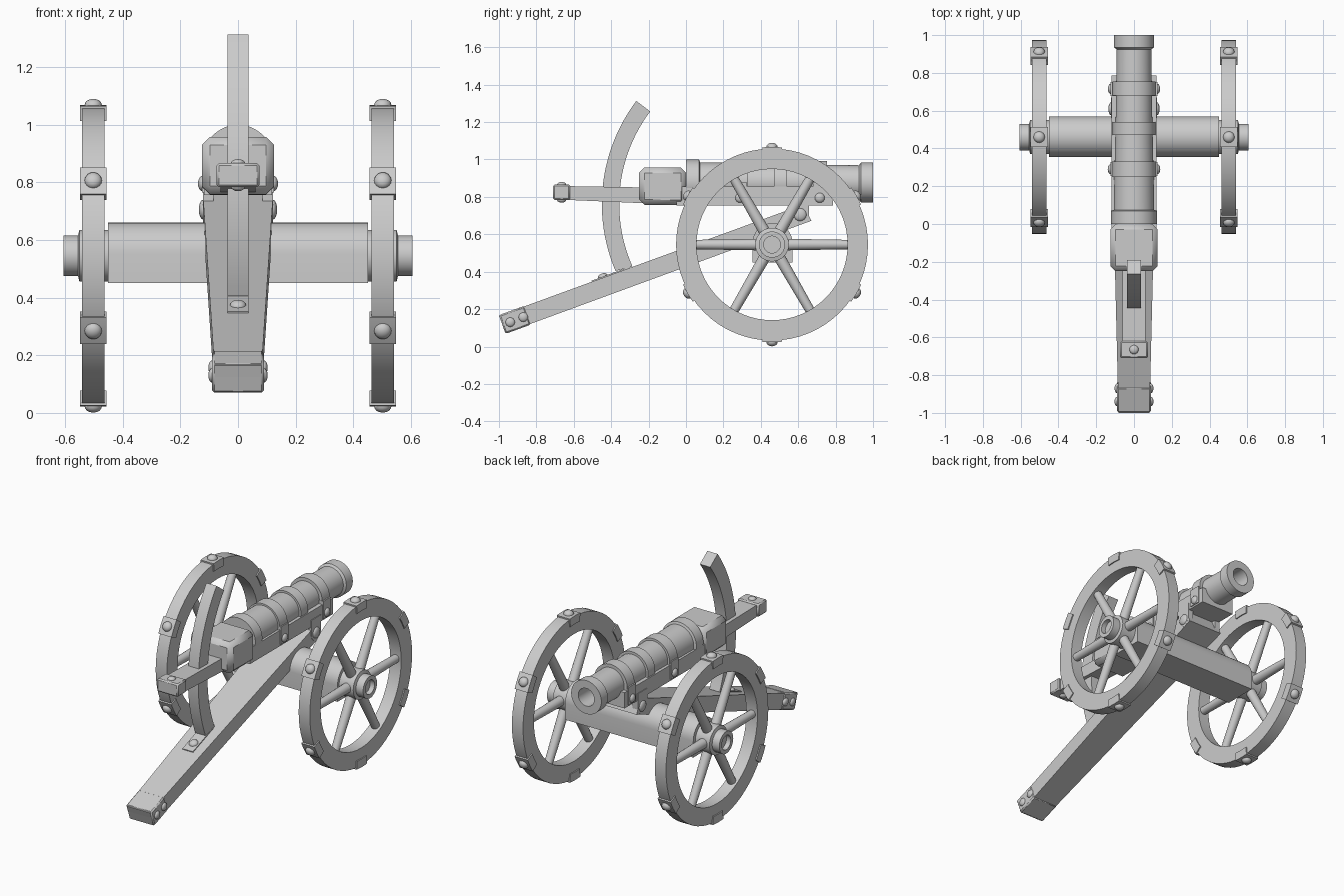
import bpy, bmesh, math
from math import pi, cos, sin, radians
from mathutils import Matrix, Vector

old = bpy.data.objects.get("Cube")
if old:
    bpy.data.objects.remove(old, do_unlink=True)

grey = bpy.data.materials.new("plain_grey")
grey.use_nodes = True
grey.diffuse_color = (0.6, 0.6, 0.6, 1)
grey.node_tree.nodes["Principled BSDF"].inputs["Base Color"].default_value = (0.6, 0.6, 0.6, 1)

AXLE = Vector((0, 0.46, 0.545))
TO_Y = Matrix.Rotation(pi / 2, 4, 'Z')


def finish(bm, name, mirror=False, matrix=None, bevel=0):
    """Turn a bmesh into a named object, optionally mirrored to the other side."""
    if matrix:
        bm.transform(matrix)
    bmesh.ops.recalc_face_normals(bm, faces=bm.faces)
    mesh = bpy.data.meshes.new(name)
    bm.to_mesh(mesh)
    bm.free()
    mesh.materials.append(grey)
    obj = bpy.data.objects.new(name, mesh)
    bpy.context.collection.objects.link(obj)
    bpy.ops.object.select_all(action='DESELECT')
    obj.select_set(True)
    bpy.context.view_layer.objects.active = obj
    bpy.ops.object.shade_smooth_by_angle(angle=radians(32))
    if bevel:
        mod = obj.modifiers.new("bevel", 'BEVEL')
        mod.width, mod.segments = bevel, 1
    if mirror:
        mod = obj.modifiers.new("mirror", 'MIRROR')
        mod.use_mirror_merge = False
    return obj


def lathe(name, profile, matrix, closed=False, steps=40, **kw):
    """Spin (along, radius) points round the x axis."""
    bm = bmesh.new()
    vs = [bm.verts.new((a, 0, r)) for a, r in profile]
    pairs = list(zip(vs, vs[1:])) + ([(vs[-1], vs[0])] if closed else [])
    edges = [bm.edges.new(p) for p in pairs]
    bmesh.ops.spin(bm, geom=vs + edges, cent=(0, 0, 0), axis=(1, 0, 0),
                   angle=2 * pi, steps=steps)
    bmesh.ops.remove_doubles(bm, verts=bm.verts, dist=1e-4)
    return finish(bm, name, matrix=matrix, **kw)


def prism(name, outline, x0, x1, **kw):
    """Extrude a (y, z) outline from x0 to x1."""
    bm = bmesh.new()
    face = bm.faces.new([bm.verts.new((x0, y, z)) for y, z in outline])
    new = bmesh.ops.extrude_face_region(bm, geom=[face])["geom"]
    bmesh.ops.translate(bm, vec=(x1 - x0, 0, 0),
                        verts=[v for v in new if isinstance(v, bmesh.types.BMVert)])
    return finish(bm, name, **kw)


def block(name, y0, y1, z0, z1, half, **kw):
    return prism(name, [(y0, z0), (y1, z0), (y1, z1), (y0, z1)], -half, half, **kw)


def bolt(name, pos, direction, r=0.028, h=0.018, mirror=True):
    turn = Vector(direction).to_track_quat('X', 'Z').to_matrix().to_4x4()
    dome = [(-0.01, r)] + [(h * sin(t * pi / 8), r * cos(t * pi / 8)) for t in range(4)] + [(h, 0)]
    lathe(name, dome, Matrix.Translation(pos) @ turn, steps=16, mirror=mirror)


def arc(r, a0, a1, n, cy, cz):
    return [(cy + r * cos(radians(a0 + (a1 - a0) * i / n)),
             cz + r * sin(radians(a0 + (a1 - a0) * i / n))) for i in range(n + 1)]


# Wheels: rim, hub, spokes and riveted straps
at_axle = Matrix.Translation(AXLE)
lathe("wheel_rim", [(0.463, 0.404), (0.541, 0.404), (0.541, 0.513), (0.463, 0.513)],
      at_axle, closed=True, steps=64, mirror=True)
lathe("wheel_hub", [(0.45, 0), (0.45, 0.09), (0.55, 0.09), (0.555, 0.07), (0.605, 0.07),
                    (0.605, 0.045), (0.575, 0.045), (0.575, 0)], at_axle, mirror=True)
for i in range(6):
    around = at_axle @ Matrix.Rotation(i * pi / 3, 4, 'X')
    lathe("wheel_spoke", [(0.06, 0.031), (0.42, 0.025)],
          at_axle @ Matrix.Translation((0.502, 0, 0)) @ Matrix.Rotation(i * pi / 3, 4, 'X') @ TO_Y,
          steps=16, mirror=True)
    ang = 30 + 60 * i
    cy, cz = AXLE.y, AXLE.z
    outline = arc(0.522, ang - 5.8, ang + 5.8, 4, cy, cz) + arc(0.47, ang + 5.8, ang - 5.8, 4, cy, cz)
    prism("rim_strap", outline, 0.456, 0.548, mirror=True)
    d = Vector((0, cos(radians(ang)), sin(radians(ang))))
    bolt("rim_bolt", AXLE + Vector((0.502, 0, 0)) + d * 0.522, d, r=0.03, h=0.022)

# Axle beam with rounded top
prism("axle_beam", [(0.355, 0.45), (0.57, 0.45)] + arc(0.1075, 0, 180, 16, 0.4625, 0.553), -0.45, 0.45)

# Trail beam, tapering to the rear
bm = bmesh.new()
ends = []
for top, bottom, half in (((-1, 0.165), (-0.965, 0.072), 0.082), ((0.63, 0.76), (0.67, 0.672), 0.122)):
    ends.append([bm.verts.new((x, y, z)) for x, (y, z) in
                 ((-half, top), (half, top), (half, bottom), (-half, bottom))])
bm.faces.new(ends[0])
bm.faces.new(ends[1])
for i in range(4):
    j = (i + 1) % 4
    bm.faces.new((ends[0][i], ends[0][j], ends[1][j], ends[1][i]))
finish(bm, "trail_beam")
prism("trail_end_cap", [(-1, 0.168), (-0.965, 0.068), (-0.83, 0.117), (-0.865, 0.217)],
      -0.09, 0.09, bevel=0.008)
for y, z in ((-0.94, 0.13), (-0.87, 0.157)):
    bolt("trail_bolt", (0.09, y, z), (1, 0, 0), r=0.025, h=0.013)

# Elevation arc and its foot plate
prism("elevation_arc", arc(0.915, 143, 203, 24, 0.465, 0.762) + arc(0.822, 204, 143, 24, 0.465, 0.762),
      -0.036, 0.036)
prism("arc_foot", [(-0.5, 0.335), (-0.505, 0.352), (-0.3, 0.427), (-0.295, 0.41)], -0.037, 0.037)
bolt("arc_foot_bolt", (0, -0.445, 0.373), (0, -0.34, 0.94), mirror=False)

# Stock: tall rear block with chamfered top, low bed under the barrel
prism("stock_block", [(-0.25, 0.758), (0, 0.755), (0, 0.957), (-0.25, 0.957)], -0.125, 0.125, bevel=0.028)
block("stock_bed", -0.05, 0.785, 0.755, 0.855, 0.118)

# Tiller handle with capped end
prism("tiller", [(-0.66, 0.785), (-0.2, 0.765), (-0.2, 0.85), (-0.66, 0.858)], -0.06, 0.06)
block("tiller_cap", -0.71, -0.62, 0.783, 0.866, 0.074, bevel=0.008)
bolt("tiller_bolt_top", (0, -0.665, 0.866), (0, 0, 1), r=0.024, h=0.014, mirror=False)
bolt("tiller_bolt_bottom", (0, -0.665, 0.783), (0, 0, -1), r=0.024, h=0.014, mirror=False)

# Barrel with raised rings and a hollow bore
lathe("barrel", [(0, 0), (0, 0.122), (0.07, 0.122), (0.075, 0.107), (0.25, 0.105), (0.25, 0.116),
                 (0.33, 0.116), (0.33, 0.102), (0.47, 0.1), (0.47, 0.113), (0.54, 0.113),
                 (0.54, 0.097), (0.68, 0.095), (0.68, 0.115), (0.755, 0.115), (0.755, 0.094),
                 (0.925, 0.092), (0.935, 0.106), (1, 0.106), (1, 0.056), (0.75, 0.056), (0.75, 0)],
      Matrix.Translation((0, 0, 0.877)) @ TO_Y, steps=48)

# Clamp flanges beside the barrel, with bolts
for y in (0.29, 0.715):
    block("clamp_flange", y - 0.037, y + 0.037, 0.765, 0.877, 0.124)
    bolt("clamp_bolt", (0.122, y, 0.795), (1, 0, 0), r=0.027, h=0.017)

# Hinge joining the stock to the trail
prism("hinge_ear", arc(0.048, 180, 360, 12, 0.61, 0.705) + [(0.658, 0.8), (0.562, 0.8)],
      0.085, 0.122, mirror=True)
bolt("hinge_bolt", (0.12, 0.61, 0.705), (1, 0, 0), r=0.035, h=0.016)
